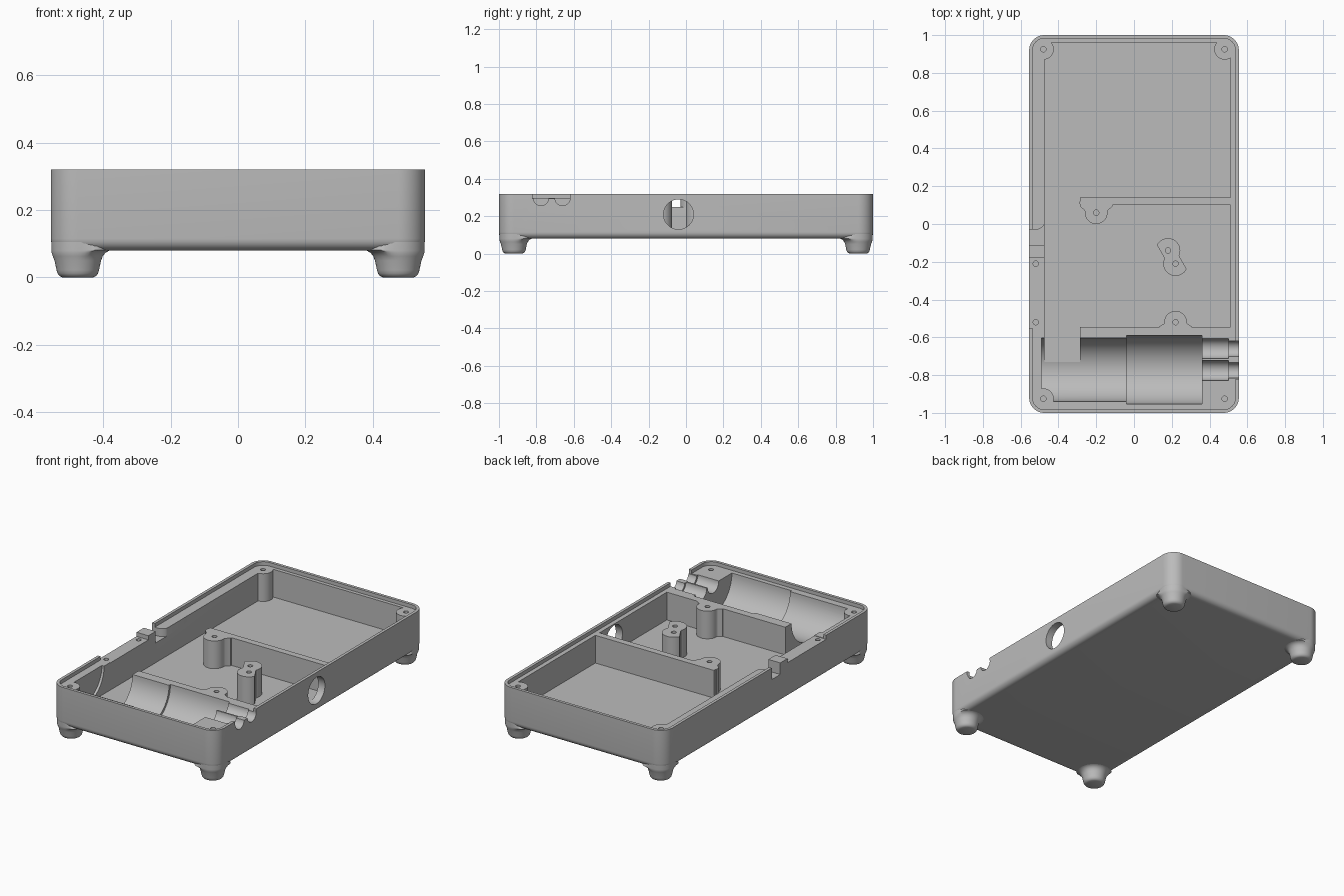
import bpy, bmesh
from math import cos, sin, pi, hypot
from mathutils import Matrix

cube = bpy.data.objects.get("Cube")
if cube:
    bpy.data.objects.remove(cube)

grey = bpy.data.materials.new("plain grey")
grey.use_nodes = True
grey.diffuse_color = (0.5, 0.5, 0.5, 1)
grey.node_tree.nodes["Principled BSDF"].inputs["Base Color"].default_value = (0.5, 0.5, 0.5, 1)

HX, HY, R = 0.555, 1.0, 0.08        # half width, half length, corner radius
FLOOR, LEDGE, RIM = 0.13, 0.298, 0.32


def finish(name, bm):
    bmesh.ops.recalc_face_normals(bm, faces=bm.faces)
    mesh = bpy.data.meshes.new(name)
    bm.to_mesh(mesh)
    bm.free()
    mesh.materials.append(grey)
    ob = bpy.data.objects.new(name, mesh)
    bpy.context.collection.objects.link(ob)
    return ob


def loft(name, rings):
    """Closed solid through rings of equal point count."""
    bm = bmesh.new()
    loops = [[bm.verts.new(p) for p in ring] for ring in rings]
    n = len(loops[0])
    for a, b in zip(loops, loops[1:]):
        for i in range(n):
            bm.faces.new((a[i], a[(i + 1) % n], b[(i + 1) % n], b[i]))
    bm.faces.new(loops[0])
    bm.faces.new(loops[-1])
    return finish(name, bm)


def prism(name, outline, z0, z1):
    return loft(name, [[(x, y, z) for x, y in outline] for z in (z0, z1)])


def box(name, x0, x1, y0, y1, z0, z1):
    return prism(name, [(x0, y0), (x1, y0), (x1, y1), (x0, y1)], z0, z1)


def arc(cx, cy, r, a0, a1, n=12):
    return [(cx + r * cos(a0 + (a1 - a0) * i / n), cy + r * sin(a0 + (a1 - a0) * i / n))
            for i in range(n + 1)]


def rounded(inset):
    """Rounded rectangle outline of the case, moved inwards."""
    pts = []
    for k, (sx, sy) in enumerate([(1, 1), (-1, 1), (-1, -1), (1, -1)]):
        pts += arc(sx * (HX - R), sy * (HY - R), R - inset, k * pi / 2, (k + 1) * pi / 2)
    return pts


def post(name, x, y, r, z0, z1):
    return prism(name, arc(x, y, r, 0, 2 * pi, 40)[:-1], z0, z1)


def rod(name, y, z, r, x0, x1):
    """Cylinder lying along x."""
    bm = bmesh.new()
    bmesh.ops.create_cone(bm, cap_ends=True, segments=64, radius1=r, radius2=r, depth=x1 - x0,
                          matrix=Matrix.Translation(((x0 + x1) / 2, y, z)) @ Matrix.Rotation(pi / 2, 4, 'Y'))
    return finish(name, bm)


def combine(operation, tool):
    mod = case.modifiers.new(tool.name, 'BOOLEAN')
    mod.operation, mod.solver, mod.object = operation, 'EXACT', tool
    bpy.context.view_layer.objects.active = case
    bpy.ops.object.modifier_apply(modifier=mod.name)
    bpy.data.objects.remove(tool)


def cut(tool):
    combine('DIFFERENCE', tool)


def add(tool):
    combine('UNION', tool)


# Case shell with a rounded lower edge
edge = [(0.035 * (1 - sin(a)), 0.08 + 0.035 * (1 - cos(a))) for a in (i * pi / 12 for i in range(7))]
case = loft("case", [[(x, y, z) for x, y in rounded(i)] for i, z in edge + [(0, RIM)]])

# Main compartment, battery trough and its side opening
cut(box("main_space", -0.475, 0.51, -0.545, 0.96, FLOOR, 1))
cut(rod("narrow_trough", -0.772, LEDGE, 0.168, -0.49, 0))
cut(rod("wide_trough", -0.772, LEDGE, 0.182, -0.04, 0.36))
cut(box("trough_opening", -0.475, -0.285, -0.73, -0.5, FLOOR, 1))

# Partition, corner bosses and mounting posts
TOP = 0.31
add(box("partition", -0.285, 0.53, 0.10, 0.14, 0.12, TOP))
corners = [(sx * 0.48, sy * 0.925) for sx in (-1, 1) for sy in (-1, 1)]
for x, y in corners:
    add(post("corner_boss", x, y, 0.055, 0.11, TOP))
for x, y, wall in [(-0.2, 0.06, 0.12), (0.22, -0.52, -0.56)]:
    d = wall - y
    web = [(x - 0.09, wall), (x - 0.085, y + d * 0.55), (x - 0.062, y + d * 0.2), (x - 0.058, y),
           (x + 0.058, y), (x + 0.062, y + d * 0.2), (x + 0.085, y + d * 0.55), (x + 0.09, wall)]
    add(prism("post_web", web, 0.12, TOP))
    add(post("post", x, y, 0.06, 0.115, TOP))
slant = -pi / 6
add(prism("double_post", arc(0.18, -0.14, 0.065, slant + 0.07, slant + 0.07 + pi, 20)
          + arc(0.22, -0.21, 0.065, slant + 0.07 + pi, slant + 0.07 + 2 * pi, 20), 0.12, TOP))

# Stepped lip all round, then the solid block beside the side notch
cut(prism("lip", rounded(0.018), LEDGE, 1))
cut(box("flat_shelf", -1, -0.47, -0.55, -0.18, LEDGE - 0.003, 1))
add(box("notch_block", -HX, -0.475, -0.18, -0.11, 0.2, RIM))
cut(prism("side_notch", [(-0.44, 0.02), (-0.44, -0.11), (-1, -0.11), (-1, -0.03)]
          + arc(-0.52, 0.02, 0.05, -pi / 2, 0, 8), 0.25, 1))

# Cable channels and round port in the side
cut(box("cable_slot", 0.5, 1, -0.82, -0.62, LEDGE - 0.003, 1))
for y in (-0.66, -0.775):
    cut(rod("cable_channel", y, LEDGE, 0.053, 0.3, 0.5))
    cut(rod("cable_exit", y, LEDGE, 0.041, 0.45, 0.7))
cut(rod("round_port", -0.04, 0.21, 0.08, 0.47, 0.7))

# Screw holes
for x, y in corners + [(-0.2, 0.06), (0.18, -0.14), (0.22, -0.21), (0.22, -0.52),
                       (-0.52, -0.21), (-0.52, -0.52)]:
    cut(post("screw_hole", x, y, 0.014, 0.2, 1))

# Feet: turned profile flaring into the base, kept inside the case outline
profile = [(0.045, 0), (0.054, 0.004), (0.060, 0.012), (0.063, 0.022), (0.069, 0.05),
           (0.074, 0.063), (0.082, 0.073), (0.092, 0.079), (0.1, 0.081), (0.079, 0.115)]
parts = [case]
for sx, side in ((-1, "right"), (1, "left")):
    for sy, end in ((-1, "front"), (1, "back")):
        rings = []
        for r, z in profile:
            ring = []
            for dx, dy in arc(0, 0, r, 0, 2 * pi, 48)[:-1]:
                limit = 0.079 - 0.06 * max(0, 0.1 - z) if z > 0.05 else 0.079
                if dx > 0 and dy > 0:
                    k = min(1, limit / hypot(dx, dy))
                    dx, dy = dx * k, dy * k
                dx, dy = min(dx, limit), min(dy, limit)
                ring.append((sx * (HX - R + dx), sy * (HY - R + dy), z))
            rings.append(ring)
        parts.append(loft(end + "_" + side + "_foot", rings))

# Smooth curves, sharp edges
bpy.ops.object.select_all(action='DESELECT')
for ob in parts:
    ob.select_set(True)
bpy.context.view_layer.objects.active = case
bpy.ops.object.shade_smooth_by_angle(angle=pi / 6)
